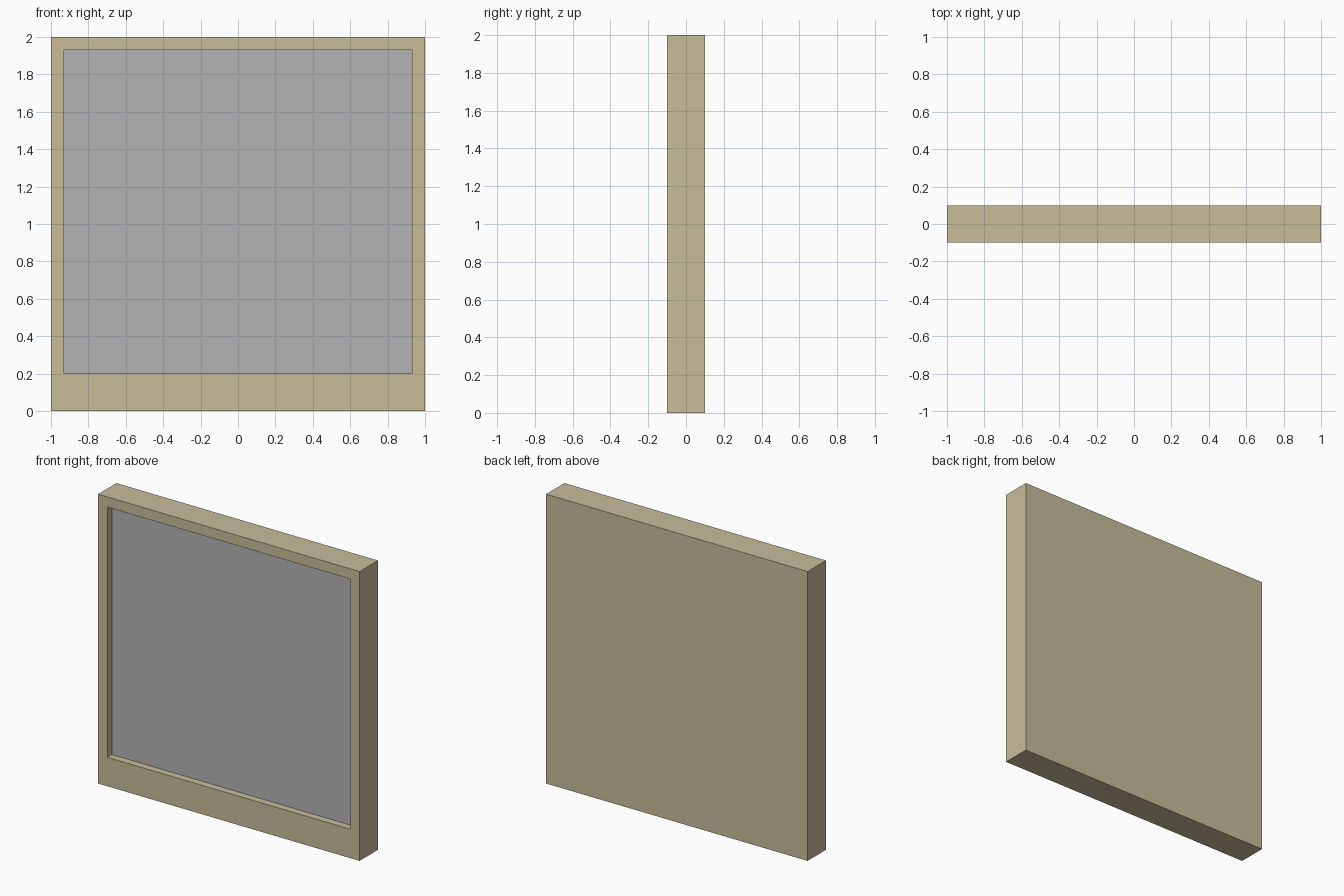
import bpy, bmesh
from mathutils import Vector

if "Cube" in bpy.data.objects:
    bpy.data.objects.remove(bpy.data.objects["Cube"])

W, H, D = 2.0, 2.0, 0.2          # overall size
BORDER, SILL, RECESS = 0.1, 0.2, 0.05


def material(name, rgb):
    m = bpy.data.materials.new(name)
    m.diffuse_color = (*rgb, 1)
    m.use_nodes = True
    m.node_tree.nodes["Principled BSDF"].inputs["Base Color"].default_value = m.diffuse_color
    return m


def add_object(name, bm, mat=None):
    me = bpy.data.meshes.new(name)
    bm.to_mesh(me)
    bm.free()
    ob = bpy.data.objects.new(name, me)
    bpy.context.collection.objects.link(ob)
    if mat:
        me.materials.append(mat)
    return ob


# Casing: a slab whose front is inset, given a deeper sill, and pushed in
bm = bmesh.new()
bmesh.ops.create_cube(bm, size=1)
bmesh.ops.scale(bm, vec=(W, D, H), verts=bm.verts)
bmesh.ops.translate(bm, vec=(0, 0, H / 2), verts=bm.verts)
bm.normal_update()
front = min(bm.faces, key=lambda f: f.normal.y)
bmesh.ops.inset_region(bm, faces=[front], thickness=BORDER)
for v in front.verts:
    if v.co.z < H / 2:
        v.co.z = SILL
pushed = bmesh.ops.extrude_discrete_faces(bm, faces=[front])["faces"][0]
bmesh.ops.translate(bm, vec=(0, RECESS, 0), verts=pushed.verts)
corners = [Vector(v.co) for v in pushed.verts]
bmesh.ops.delete(bm, geom=[pushed], context='FACES_ONLY')
add_object("casing", bm, material("beige", (0.58, 0.51, 0.33)))

# Screen: grey panel closing the back of the recess
bm = bmesh.new()
bm.faces.new([bm.verts.new(c) for c in corners])
add_object("screen", bm, material("grey", (0.45, 0.45, 0.45)))
